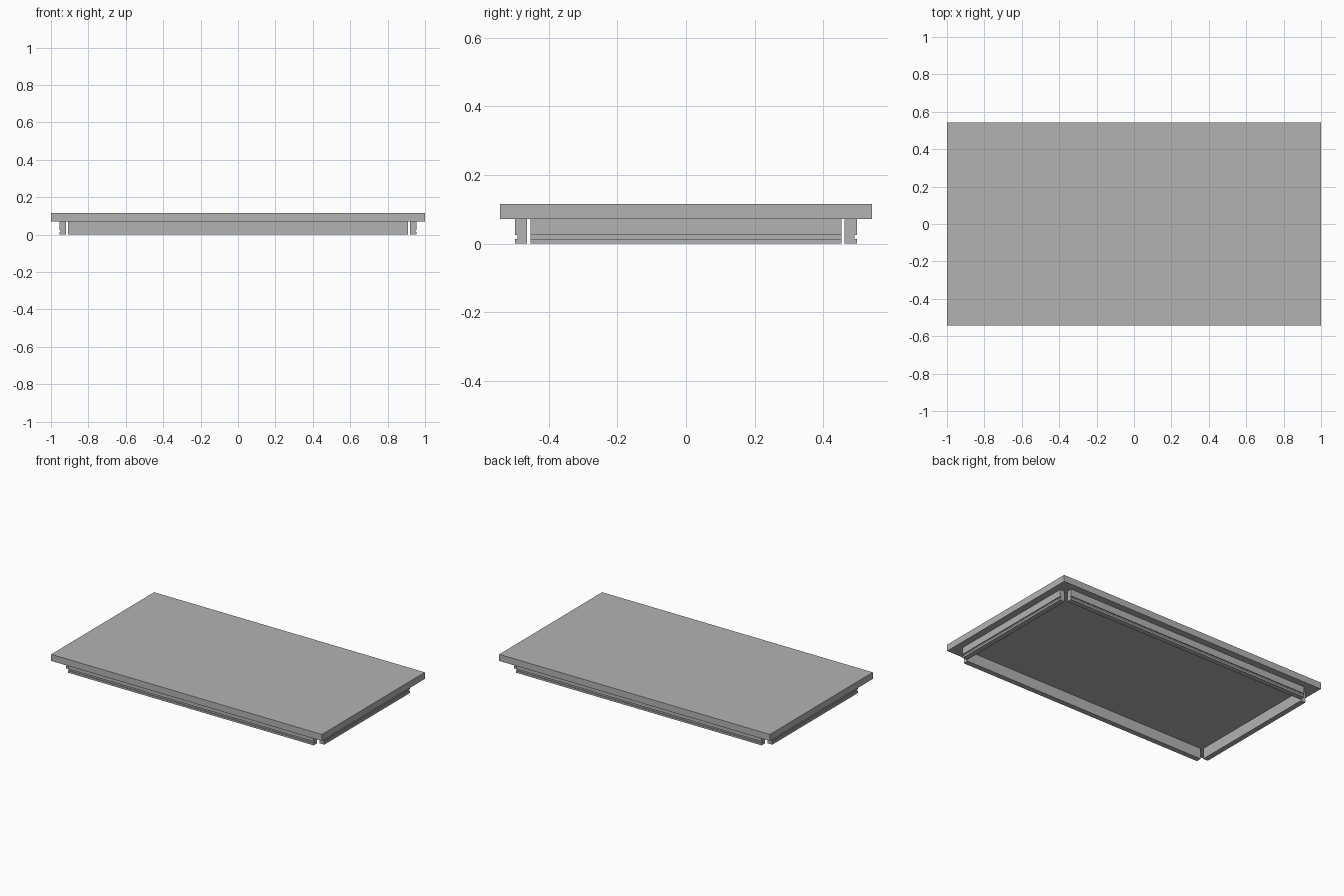
import bpy
import bmesh
from mathutils import Matrix
from math import pi

cube = bpy.data.objects.get("Cube")
if cube:
    bpy.data.objects.remove(cube, do_unlink=True)

grey = bpy.data.materials.new("plain grey")
grey.use_nodes = True
colour = (0.45, 0.45, 0.45, 1)
grey.diffuse_color = colour
grey.node_tree.nodes["Principled BSDF"].inputs["Base Color"].default_value = colour

HALF_X, HALF_Y = 1.0, 0.543
UNDERSIDE, TOP = 0.071, 0.115
INSET, THICK = 0.045, 0.035


def extruded(name, profile, half_length, turn=0):
    """Extrude a (y, z) profile along x, then turn it about z."""
    bm = bmesh.new()
    face = bm.faces.new([bm.verts.new((-half_length, y, z)) for y, z in profile])
    result = bmesh.ops.extrude_face_region(bm, geom=[face])
    moved = [v for v in result["geom"] if isinstance(v, bmesh.types.BMVert)]
    bmesh.ops.translate(bm, verts=moved, vec=(2 * half_length, 0, 0))
    bmesh.ops.recalc_face_normals(bm, faces=bm.faces)
    bm.transform(Matrix.Rotation(turn, 4, "Z"))
    mesh = bpy.data.meshes.new(name)
    bm.to_mesh(mesh)
    bm.free()
    mesh.materials.append(grey)
    obj = bpy.data.objects.new(name, mesh)
    bpy.context.collection.objects.link(obj)


def rail(name, edge, half_length, turn):
    """Rail under the slab with a groove along its outer side."""
    out = -(edge - INSET)
    inner, groove = out + THICK, out + 0.007
    profile = [(out, 0), (inner, 0), (inner, UNDERSIDE), (out, UNDERSIDE),
               (out, 0.025), (groove, 0.025), (groove, 0.013), (out, 0.013)]
    extruded(name, profile, half_length, turn)


# Top slab
extruded("top_slab", [(-HALF_Y, UNDERSIDE), (HALF_Y, UNDERSIDE),
                      (HALF_Y, TOP), (-HALF_Y, TOP)], HALF_X)

# Four grooved rails, open at the corners
rail("front_rail", HALF_Y, 0.908, 0)
rail("back_rail", HALF_Y, 0.908, pi)
rail("left_rail", HALF_X, 0.453, pi / 2)
rail("right_rail", HALF_X, 0.453, -pi / 2)
